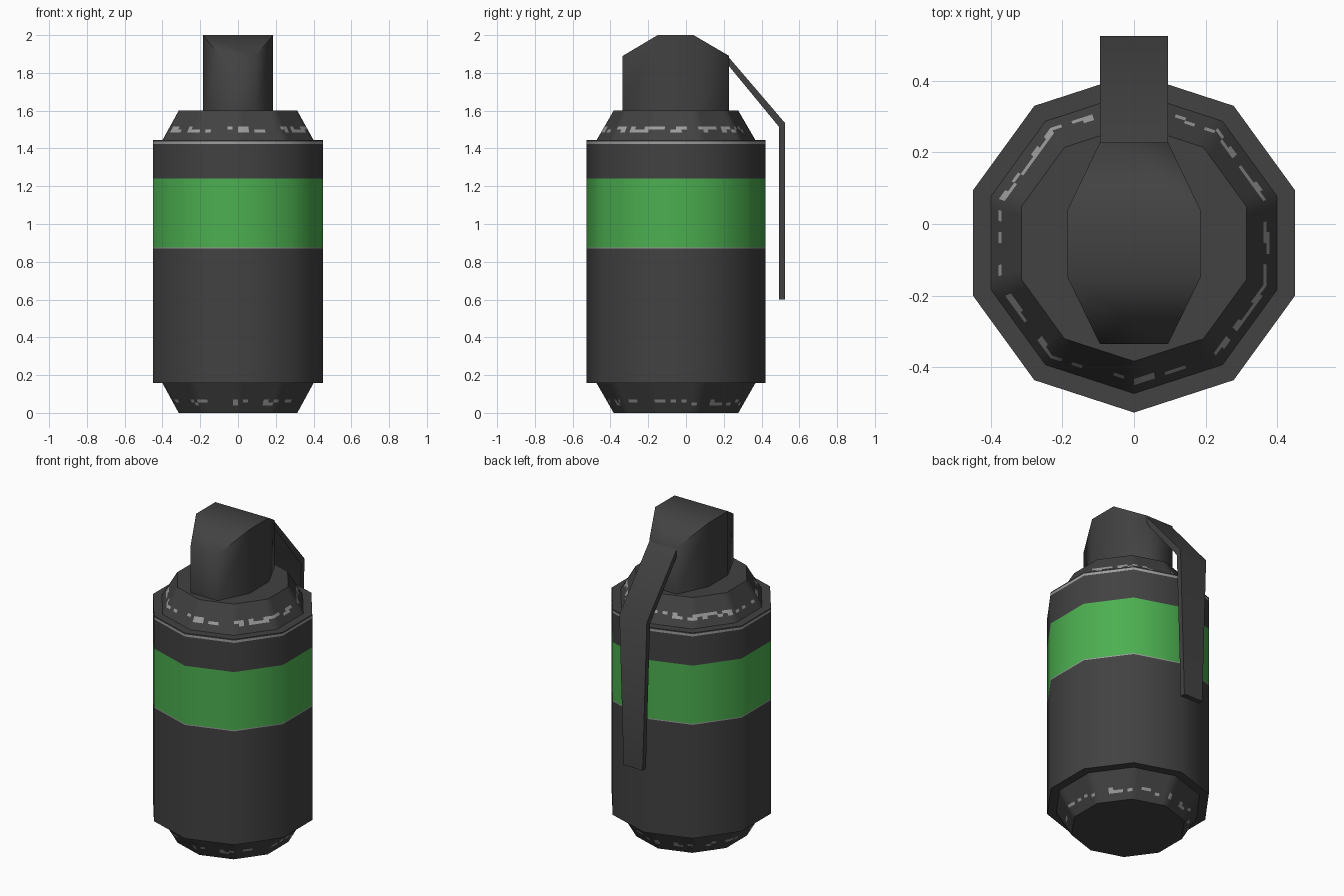
import bpy, bmesh, math, random

if "Cube" in bpy.data.objects:
    bpy.data.objects.remove(bpy.data.objects["Cube"])

random.seed(4)
SIDES, CY = 10, -0.053


def material(name, rgb):
    m = bpy.data.materials.new(name)
    m.diffuse_color = (*rgb, 1)
    m.use_nodes = True
    m.node_tree.nodes["Principled BSDF"].inputs["Base Color"].default_value = m.diffuse_color
    return m


DARK = material("dark_grey", (0.054, 0.054, 0.054))
GREEN = material("green", (0.072, 0.429, 0.08))
WORN = material("worn_metal", (0.34, 0.34, 0.34))
MATS = [DARK, GREEN, WORN]


def finish(name, bm, angle):
    bmesh.ops.recalc_face_normals(bm, faces=bm.faces)
    me = bpy.data.meshes.new(name)
    bm.to_mesh(me)
    bm.free()
    for m in MATS:
        me.materials.append(m)
    ob = bpy.data.objects.new(name, me)
    bpy.context.collection.objects.link(ob)
    bpy.ops.object.select_all(action='DESELECT')
    ob.select_set(True)
    bpy.context.view_layer.objects.active = ob
    bpy.ops.object.shade_smooth_by_angle(angle=math.radians(angle))
    return ob


def lathe(name, profile, rule, cuts=1, cap=False):
    """Ten-sided turned shell; each straight side is split into `cuts` columns.
    rule(z) returns the colour of a face at that height."""
    bm = bmesh.new()
    corners = [(math.cos(a), math.sin(a)) for a in
               (math.radians(-90 + 360 / SIDES * i) for i in range(SIDES + 1))]
    rings = []
    for r, z in profile:
        ring = []
        for (x0, y0), (x1, y1) in zip(corners, corners[1:]):
            for j in range(cuts):
                t = j / cuts
                ring.append(bm.verts.new((r * (x0 + (x1 - x0) * t),
                                          CY + r * (y0 + (y1 - y0) * t), z)))
        rings.append(ring)
    n = SIDES * cuts
    for a, b in zip(rings, rings[1:]):
        for i in range(n):
            k = (i + 1) % n
            f = bm.faces.new((a[i], a[k], b[k], b[i]))
            f.material_index = rule(f.calc_center_median().z)
    if cap:
        bm.faces.new(rings[-1])
    return finish(name, bm, 40)


def body_colour(z):
    if 0.875 < z < 1.24:
        return 1
    return 2 if 1.424 < z < 1.436 or 0.87 < z < 0.875 else 0


# main canister with painted band and worn rim line
lathe("canister_body",
      [(0.42, 0.157), (0.473, 0.157), (0.473, 0.869), (0.473, 0.875), (0.473, 1.24),
       (0.473, 1.423), (0.473, 1.437), (0.473, 1.445), (0.42, 1.445)], body_colour)


# chamfered shoulder and base, with scattered worn flecks
def flecks(lo, hi, chance):
    return lambda z: 2 if lo < z < hi and random.random() < chance else 0


def slope(z0, z1, *mids):
    return [(0.42 + (0.33 - 0.42) * (z - z0) / (z1 - z0), z) for z in (z0, *mids, z1)]


lathe("top_shoulder", slope(1.445, 1.6, 1.485, 1.5, 1.515), flecks(1.485, 1.515, 0.35), 8, True)
lathe("base_chamfer", slope(0.157, 0.0, 0.07, 0.055, 0.04), flecks(0.04, 0.07, 0.3), 8, True)

# fuze head: eight-sided plan with sloped front and back of the roof
bm = bmesh.new()
half = [(0.095, -0.335, 1.89), (0.185, -0.15, 2.0), (0.185, 0.04, 2.0), (0.095, 0.228, 1.89)]
plan = half + [(-x, y, z) for x, y, z in reversed(half)]
low = [bm.verts.new((x, y, 1.6)) for x, y, z in plan]
top = [bm.verts.new(p) for p in plan]
for i in range(8):
    k = (i + 1) % 8
    bm.faces.new((low[i], low[k], top[k], top[i]))
for i in range(3):
    bm.faces.new((top[i], top[i + 1], top[6 - i], top[7 - i]))
bm.faces.new(low)
finish("fuze_head", bm, 70)

# safety lever: bent strip, narrowing to its lower end
bm = bmesh.new()
stations = [(0.095, (0.22, 1.89), (0.22, 1.845)),
            (0.095, (0.524, 1.535), (0.492, 1.515)),
            (0.066, (0.524, 0.6), (0.492, 0.6))]
loops = [[bm.verts.new(p) for p in ((-w, *o), (w, *o), (w, *i), (-w, *i))]
         for w, o, i in stations]
for a, b in zip(loops, loops[1:]):
    for i in range(4):
        k = (i + 1) % 4
        bm.faces.new((a[i], a[k], b[k], b[i]))
bm.faces.new(loops[0])
bm.faces.new(loops[-1])
finish("safety_lever", bm, 50)
